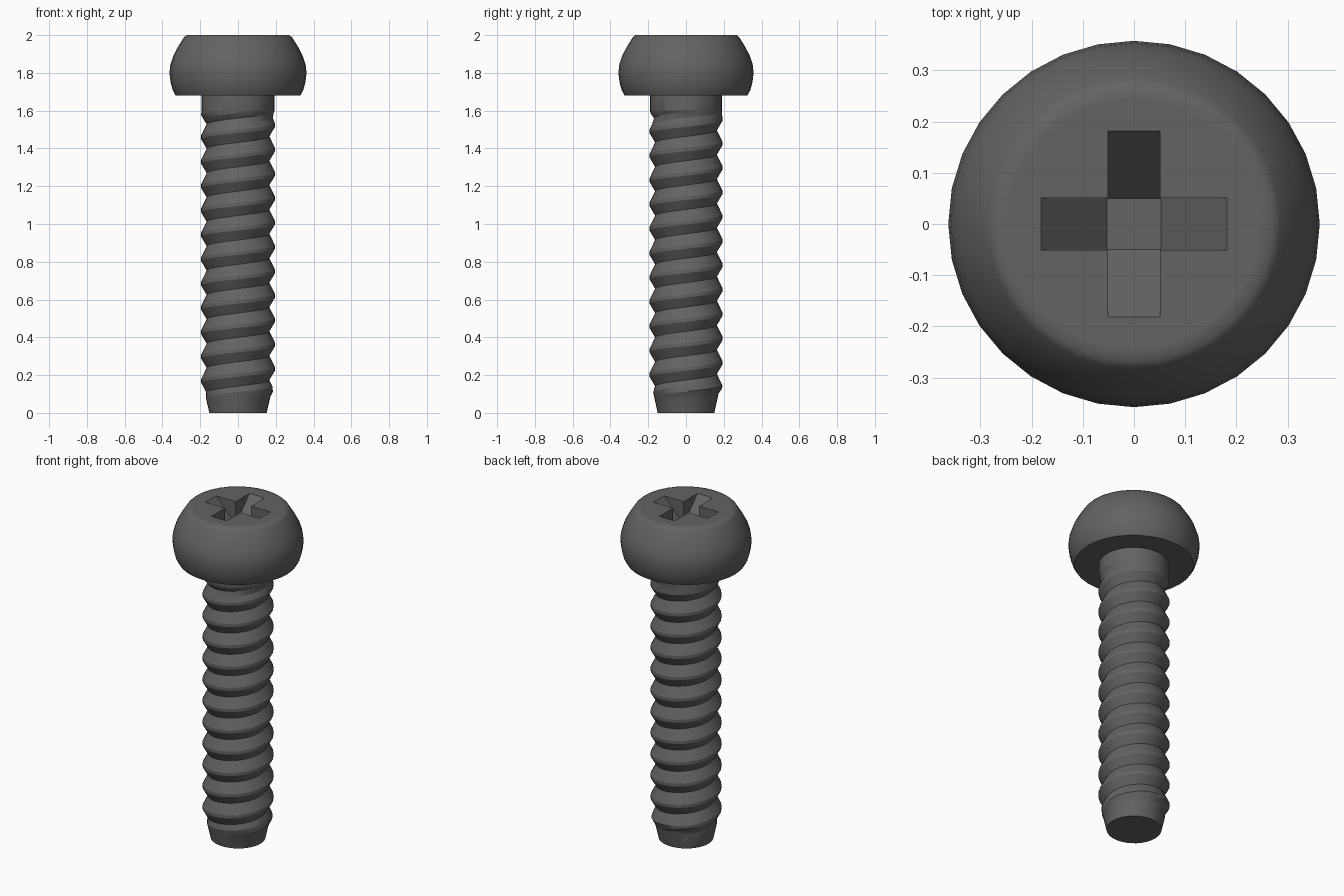
import bpy, bmesh, math

if "Cube" in bpy.data.objects:
    bpy.data.objects.remove(bpy.data.objects["Cube"])

SEG = 32          # sides of every round part
OVAL = 0.986      # depth is slightly less than width

steel = bpy.data.materials.new("dark_steel")
steel.diffuse_color = (0.125, 0.125, 0.125, 1)
steel.use_nodes = True
steel.node_tree.nodes["Principled BSDF"].inputs["Base Color"].default_value = steel.diffuse_color


def make_object(name, bm):
    bmesh.ops.remove_doubles(bm, verts=bm.verts, dist=1e-5)
    bmesh.ops.recalc_face_normals(bm, faces=bm.faces)
    mesh = bpy.data.meshes.new(name)
    bm.to_mesh(mesh)
    bm.free()
    mesh.materials.append(steel)
    ob = bpy.data.objects.new(name, mesh)
    bpy.context.collection.objects.link(ob)
    return ob


def smooth(ob, degrees):
    bpy.ops.object.select_all(action='DESELECT')
    ob.select_set(True)
    bpy.context.view_layer.objects.active = ob
    bpy.ops.object.shade_smooth_by_angle(angle=math.radians(degrees))


def ring(bm, r, z):
    return [bm.verts.new((r * math.cos(2 * math.pi * i / SEG),
                          r * OVAL * math.sin(2 * math.pi * i / SEG), z))
            for i in range(SEG)]


def bridge(bm, low, high):
    for i in range(SEG):
        j = (i + 1) % SEG
        bm.faces.new((low[i], low[j], high[j], high[i]))


def lathe(name, profile):
    bm = bmesh.new()
    rings = [ring(bm, r, z) for r, z in profile]
    for low, high in zip(rings, rings[1:]):
        bridge(bm, low, high)
    bm.faces.new(rings[0][::-1])
    bm.faces.new(rings[-1])
    return make_object(name, bm)


# Head: rounded pan shape
head = lathe("head", [(0.33, 1.68), (0.346, 1.71), (0.357, 1.75), (0.363, 1.80),
                      (0.358, 1.845), (0.343, 1.89), (0.318, 1.938),
                      (0.287, 1.987), (0.272, 2.0), (0.245, 2.0)])


# Cross recess: two slots whose ends slope down to a small floor
def slot_cutter(name, along_y, floor_half, depth):
    slope = (0.182 - floor_half) / depth
    top = 0.182 + 0.05 * slope
    bm = bmesh.new()
    sides = []
    for w in (-0.051, 0.051):
        outline = [(-top, 2.05), (-floor_half, 2 - depth),
                   (floor_half, 2 - depth), (top, 2.05)]
        sides.append([bm.verts.new((w, a, z) if along_y else (a, w, z))
                      for a, z in outline])
    bm.faces.new(sides[0])
    bm.faces.new(sides[1][::-1])
    for i in range(4):
        j = (i + 1) % 4
        bm.faces.new((sides[0][i], sides[0][j], sides[1][j], sides[1][i]))
    ob = make_object(name, bm)
    ob.hide_render = True
    return ob


cutters = [slot_cutter("slot_cutter_x", False, 0.053, 0.14),
           slot_cutter("slot_cutter_y", True, 0.050, 0.142)]
for cutter in cutters:
    mod = head.modifiers.new("recess", 'BOOLEAN')
    mod.operation = 'DIFFERENCE'
    mod.solver = 'EXACT'
    mod.object = cutter
bpy.context.view_layer.update()
graph = bpy.context.evaluated_depsgraph_get()
cut_mesh = bpy.data.meshes.new_from_object(head.evaluated_get(graph))
head.modifiers.clear()
head.data = cut_mesh
for cutter in cutters:
    bpy.data.objects.remove(cutter)
smooth(head, 43)

# Threaded shank: one right-handed helix between a plain neck and a tapered tip
PITCH, CREST_Z = 0.129, 1.265
LOW, HIGH = 0.085, 1.60
ROOT, CREST = 0.166, 0.196
# (fraction of pitch, radius): root, lower crest edge, upper crest edge, root
THREAD = [(0.0, ROOT), (0.39, CREST), (0.53, CREST), (1.0, ROOT)]
CREST_MID = 0.46


def thread_radius(turn, z):
    f = ((z - CREST_Z) / PITCH - turn + CREST_MID) % 1.0
    for (f0, r0), (f1, r1) in zip(THREAD, THREAD[1:]):
        if f <= f1:
            r = r0 + (r1 - r0) * (f - f0) / (f1 - f0)
            break
    # fade into the neck above and the tip below
    up = min(1, max(0, (z - (HIGH - 0.05)) / 0.05))
    down = min(1, max(0, (LOW + 0.05 - z) / 0.05))
    r += (0.194 - r) * up
    return r + (0.171 - r) * down


bm = bmesh.new()
fractions = [0.0, 0.2, 0.39, 0.53, 0.76]
columns = []
for i in range(SEG + 1):
    turn = i / SEG
    a = 2 * math.pi * turn
    column = []
    for k in range(-12, 6):
        for f in fractions:
            z = CREST_Z + PITCH * (k + f - CREST_MID + turn)
            z = min(HIGH, max(LOW, z))
            r = thread_radius(turn, z)
            column.append(bm.verts.new((r * math.cos(a), r * OVAL * math.sin(a), z)))
    columns.append(column)
for c0, c1 in zip(columns, columns[1:]):
    for n in range(len(c0) - 1):
        q = (c0[n], c1[n], c1[n + 1], c0[n + 1])
        # skip strips squeezed flat at either end
        if max(v.co.z for v in q[1:3]) - min(v.co.z for v in q[1:3]) < 1e-6 and \
           abs(q[3].co.z - q[0].co.z) < 1e-6:
            continue
        bm.faces.new(q)
# Tip and neck
tip_low, tip_high = ring(bm, 0.152, 0.0), ring(bm, 0.171, LOW)
bridge(bm, tip_low, tip_high)
bm.faces.new(tip_low[::-1])
neck_low, neck_high = ring(bm, 0.194, HIGH), ring(bm, 0.194, 1.685)
bridge(bm, neck_low, neck_high)
bm.faces.new(neck_high)
bmesh.ops.remove_doubles(bm, verts=bm.verts, dist=1e-5)
bmesh.ops.dissolve_degenerate(bm, edges=bm.edges, dist=1e-5)
loose = [v for v in bm.verts if not v.link_faces]
bmesh.ops.delete(bm, geom=loose, context='VERTS')
shank = make_object("threaded_shank", bm)
smooth(shank, 22)
